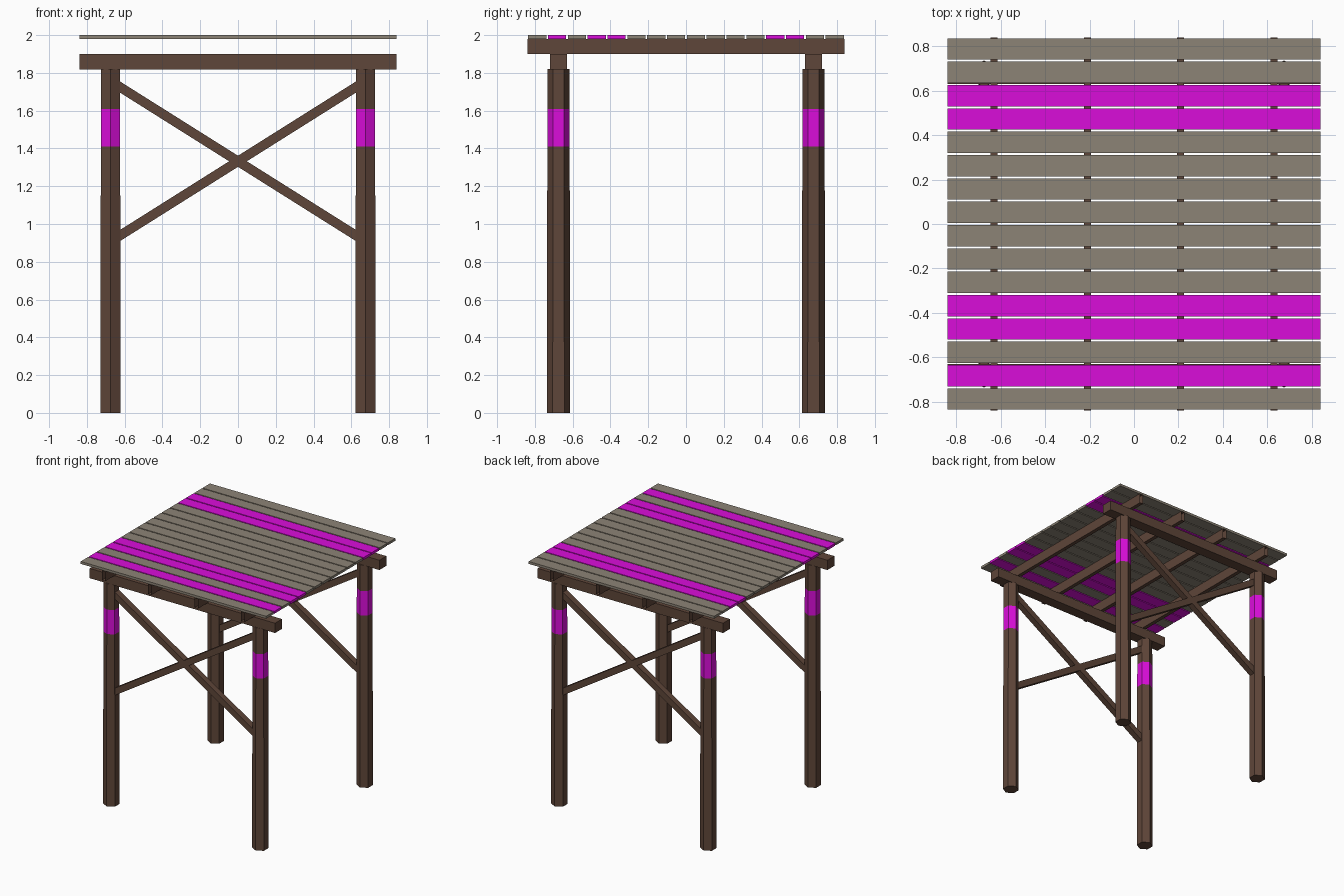
import bpy, bmesh, math
from mathutils import Matrix, Vector

if "Cube" in bpy.data.objects:
    bpy.data.objects.remove(bpy.data.objects["Cube"])


def material(name, rgb):
    m = bpy.data.materials.new(name)
    m.diffuse_color = (*rgb, 1)
    m.use_nodes = True
    m.node_tree.nodes["Principled BSDF"].inputs["Base Color"].default_value = m.diffuse_color
    return m


BROWN = material("dark_brown_wood", (0.114, 0.061, 0.041))
GREY = material("weathered_grey_wood", (0.262, 0.228, 0.180))
PINK = material("magenta_paint", (0.70, 0.004, 0.70))


def finish(name, bm, *mats):
    bmesh.ops.recalc_face_normals(bm, faces=bm.faces)
    me = bpy.data.meshes.new(name)
    bm.to_mesh(me)
    bm.free()
    for m in mats:
        me.materials.append(m)
    ob = bpy.data.objects.new(name, me)
    bpy.context.collection.objects.link(ob)
    return ob


def box(name, centre, size, mat, tilt=0.0, open_ends=False):
    bm = bmesh.new()
    bmesh.ops.create_cube(bm, size=1)
    if open_ends:  # drop the two faces across y
        ends = [f for f in bm.faces if abs(f.normal.y) > 0.9]
        bmesh.ops.delete(bm, geom=ends, context='FACES_ONLY')
    bmesh.ops.transform(bm, verts=bm.verts, matrix=Matrix.Translation(centre)
                        @ Matrix.Rotation(tilt, 4, 'Y') @ Matrix.Diagonal((*size, 1)))
    return finish(name, bm, mat)


def post(name, x, y):
    # six-sided, slightly tapered, with a painted band
    levels = [0, 1.41, 1.61, 1.82]
    bm = bmesh.new()
    rings = []
    for z in levels:
        r = 0.0615 - 0.003 * z / 1.82
        rings.append([bm.verts.new((x + r * math.cos(a), y + r * math.sin(a), z))
                      for a in (math.pi / 2 + k * math.pi / 3 for k in range(6))])
    for i in range(3):
        for k in range(6):
            j = (k + 1) % 6
            f = bm.faces.new((rings[i][k], rings[i][j], rings[i + 1][j], rings[i + 1][k]))
            f.material_index = 1 if i == 1 else 0
    bm.faces.new(rings[0])
    bm.faces.new(rings[-1])
    return finish(name, bm, BROWN, PINK)


P = 0.675
for yn, y in (("front", -P), ("back", P)):
    # posts
    for xn, x in (("left", -P), ("right", P)):
        post(f"{yn}_{xn}_post", x, y)
    # beam on the posts
    box(f"{yn}_beam", (0, y, 1.859), (1.68, 0.09, 0.08), BROWN)
    # crossed braces
    length, angle = math.hypot(1.3, 0.818), math.atan2(0.818, 1.3)
    for n, s in (("rising", -1), ("falling", 1)):
        box(f"{yn}_{n}_brace", (0, y, 1.332), (length, 0.05, 0.05), BROWN, s * angle)

# rafters, hollow at the ends
for i in range(4):
    box(f"rafter_{i + 1}", ((i - 1.5) * 0.42, 0, 1.94), (0.031, 1.68, 0.08),
        BROWN, open_ends=True)

# roof planks
for i in range(16):
    box(f"roof_plank_{i + 1}", (0, (i - 7.5) * 0.105, 1.99), (1.68, 0.096, 0.02),
        PINK if i in (1, 3, 4, 12, 13) else GREY)
